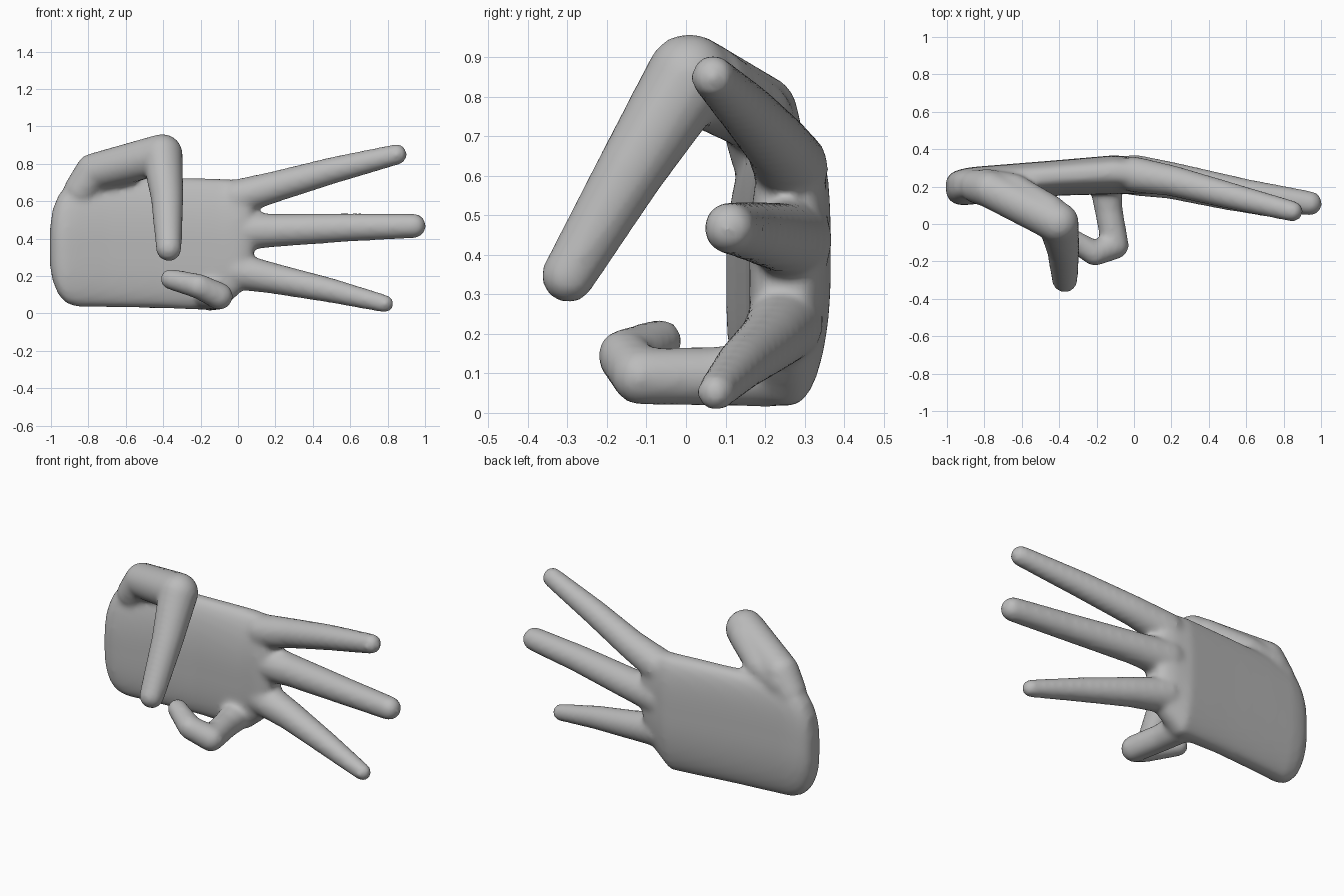
import bpy
import bmesh
import math
from mathutils import Vector

cube = bpy.data.objects.get("Cube")
if cube:
    bpy.data.objects.remove(cube, do_unlink=True)

SWELL = 0.006  # makes up for the shrinking of the final smoothing


def corner_power(c, s):
    """Front top and back bottom corners are rounder than the other two."""
    return 0.95 if c * s < 0 else 0.6


def loft_palm(bm, stations, sides=48):
    """Loft rounded sections (x, z low, z high, y front, y back)."""
    rings = []
    for x, z0, z1, y0, y1 in stations:
        ring = []
        for i in range(sides):
            a = math.tau * i / sides
            c, s = math.cos(a), math.sin(a)
            power = corner_power(c, s)
            u = math.copysign(abs(c) ** power, c)
            v = math.copysign(abs(s) ** power, s)
            ring.append(bm.verts.new((x, (y0 + y1) / 2 + u * (y1 - y0) / 2,
                                      (z0 + z1) / 2 + v * (z1 - z0) / 2)))
        rings.append(ring)
    for a, b in zip(rings, rings[1:]):
        for i in range(sides):
            j = (i + 1) % sides
            bm.faces.new((a[i], a[j], b[j], b[i]))
    bm.faces.new(rings[0])
    bm.faces.new(rings[-1])


def add_finger(bm, joints):
    """Round joints linked by tapered bones; each joint is x, y, z, radius."""
    points = [(Vector(j[:3]), j[3] + SWELL) for j in joints]
    for p, r in points:
        ball = bmesh.ops.create_uvsphere(bm, u_segments=24, v_segments=16, radius=r)
        bmesh.ops.translate(bm, verts=ball["verts"], vec=p)
    for (p, r), (q, s) in zip(points, points[1:]):
        bone = bmesh.ops.create_cone(bm, cap_ends=True, segments=24, radius1=r,
                                     radius2=s, depth=(q - p).length)
        turn = (q - p).to_track_quat("Z", "Y").to_matrix()
        bmesh.ops.rotate(bm, verts=bone["verts"], cent=(0, 0, 0), matrix=turn)
        bmesh.ops.translate(bm, verts=bone["verts"], vec=(p + q) / 2)


# Palm, from the heel to the knuckles
palm = [
    (-1.005, 0.25, 0.46, 0.165, 0.235),
    (-0.99, 0.17, 0.56, 0.13, 0.262),
    (-0.96, 0.10, 0.63, 0.108, 0.282),
    (-0.92, 0.055, 0.685, 0.10, 0.295),
    (-0.86, 0.035, 0.72, 0.105, 0.305),
    (-0.70, 0.033, 0.73, 0.125, 0.318),
    (-0.40, 0.028, 0.725, 0.152, 0.342),
    (-0.10, 0.015, 0.72, 0.16, 0.368),
    (0.00, 0.10, 0.715, 0.16, 0.355),
    (0.05, 0.16, 0.69, 0.17, 0.34),
    (0.08, 0.26, 0.62, 0.19, 0.32),
]

# Three stretched fingers, the curled little finger and the bent thumb
fingers = {
    "index": [(0.0, 0.265, 0.622, 0.09), (0.2, 0.232, 0.678, 0.077),
              (0.5, 0.155, 0.763, 0.066), (0.848, 0.068, 0.85, 0.05)],
    "middle": [(0.0, 0.268, 0.438, 0.098), (0.2, 0.243, 0.444, 0.083),
               (0.6, 0.165, 0.46, 0.07), (0.94, 0.11, 0.468, 0.06)],
    "ring": [(0.0, 0.25, 0.225, 0.092), (0.2, 0.215, 0.185, 0.076),
             (0.5, 0.14, 0.122, 0.06), (0.785, 0.075, 0.052, 0.042)],
    "little": [(-0.15, 0.20, 0.10, 0.08), (-0.135, 0.07, 0.092, 0.069),
               (-0.1, -0.115, 0.092, 0.067), (-0.21, -0.158, 0.145, 0.061),
               (-0.36, -0.065, 0.183, 0.05)],
    "thumb": [(-0.84, 0.20, 0.66, 0.085), (-0.77, 0.185, 0.757, 0.094),
              (-0.405, 0.008, 0.85, 0.104), (-0.379, -0.135, 0.622, 0.082),
              (-0.37, -0.298, 0.347, 0.063)],
    "thumb_web": [(-0.79, 0.205, 0.71, 0.085), (-0.64, 0.185, 0.755, 0.078),
                  (-0.45, 0.06, 0.835, 0.09)],
}

bm = bmesh.new()
loft_palm(bm, palm)
for joints in fingers.values():
    add_finger(bm, joints)
bmesh.ops.recalc_face_normals(bm, faces=bm.faces)
mesh = bpy.data.meshes.new("hand")
bm.to_mesh(mesh)
bm.free()
hand = bpy.data.objects.new("hand", mesh)
bpy.context.collection.objects.link(hand)

# One plain grey over the whole hand
grey = bpy.data.materials.new("plain_grey")
grey.use_nodes = True
colour = (0.5, 0.5, 0.5, 1)
grey.diffuse_color = colour
grey.node_tree.nodes["Principled BSDF"].inputs["Base Color"].default_value = colour
mesh.materials.append(grey)
mesh.polygons.foreach_set("use_smooth", [True] * len(mesh.polygons))

# Fuse the parts into one skin and soften the webs between the fingers
fuse = hand.modifiers.new("fuse", "REMESH")
fuse.mode = "VOXEL"
fuse.voxel_size = 0.015
fuse.use_smooth_shade = True
soften = hand.modifiers.new("soften", "SMOOTH")
soften.factor = 0.5
soften.iterations = 10
